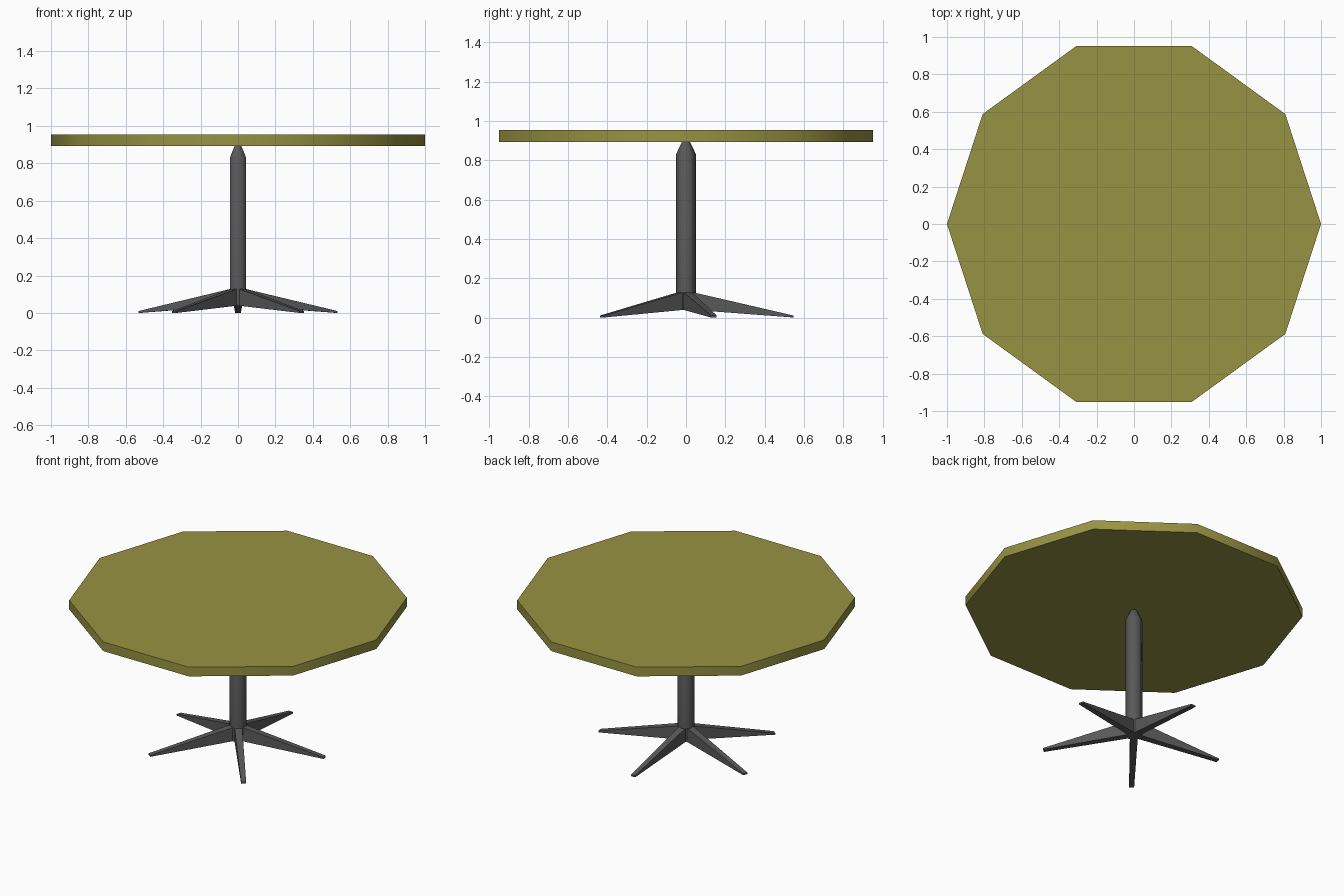
import bpy, bmesh, math
from mathutils import Matrix, Vector

if "Cube" in bpy.data.objects:
    bpy.data.objects.remove(bpy.data.objects["Cube"])


def material(name, rgb):
    m = bpy.data.materials.new(name)
    m.diffuse_color = (*rgb, 1)
    m.use_nodes = True
    m.node_tree.nodes["Principled BSDF"].inputs["Base Color"].default_value = m.diffuse_color
    return m


olive = material("olive", (0.31, 0.29, 0.055))
dark_grey = material("dark_grey", (0.1, 0.1, 0.1))


def make_object(name, bm, mat, smooth_angle=None):
    bmesh.ops.recalc_face_normals(bm, faces=bm.faces)
    me = bpy.data.meshes.new(name)
    bm.to_mesh(me)
    bm.free()
    me.materials.append(mat)
    ob = bpy.data.objects.new(name, me)
    bpy.context.collection.objects.link(ob)
    if smooth_angle:
        bpy.ops.object.select_all(action='DESELECT')
        ob.select_set(True)
        bpy.context.view_layer.objects.active = ob
        bpy.ops.object.shade_smooth_by_angle(angle=math.radians(smooth_angle))
    return ob


def loft(rings):
    """Closed solid through a list of equal-length point rings."""
    bm = bmesh.new()
    loops = [[bm.verts.new(p) for p in ring] for ring in rings]
    for a, b in zip(loops, loops[1:]):
        for i in range(len(a)):
            j = (i + 1) % len(a)
            bm.faces.new((a[i], a[j], b[j], b[i]))
    bm.faces.new(loops[0])
    bm.faces.new(loops[-1])
    return bm


def ring(sides, r, z, start=0):
    return [(r * math.cos(start + 2 * math.pi * i / sides),
             r * math.sin(start + 2 * math.pi * i / sides), z) for i in range(sides)]


# Ten-sided table top
make_object("table_top", loft([ring(10, 1, 0.893), ring(10, 1, 0.953)]), olive, 40)

# Six-sided column with tapered head
profile = [(0.05, 0.04), (0.05, 0.83), (0.037, 0.86), (0.02, 0.893)]
make_object("column", loft([ring(6, r, z, math.pi / 2) for r, z in profile]), dark_grey, 61)


# Five tapered feet: (distance, half width, bottom z, top z)
def section(x, w, z0, z1):
    return [(x, -w, z0), (x, w, z0), (x, w, z1), (x, -w, z1)]


for n, angle in enumerate((90, 15, 165, -51.5, -128.5), 1):
    bm = loft([section(0.02, 0.023, 0.04, 0.132), section(0.547, 0.015, 0, 0.01)])
    bm.transform(Matrix.Rotation(math.radians(angle), 4, 'Z'))
    make_object(f"foot_{n}", bm, dark_grey)
